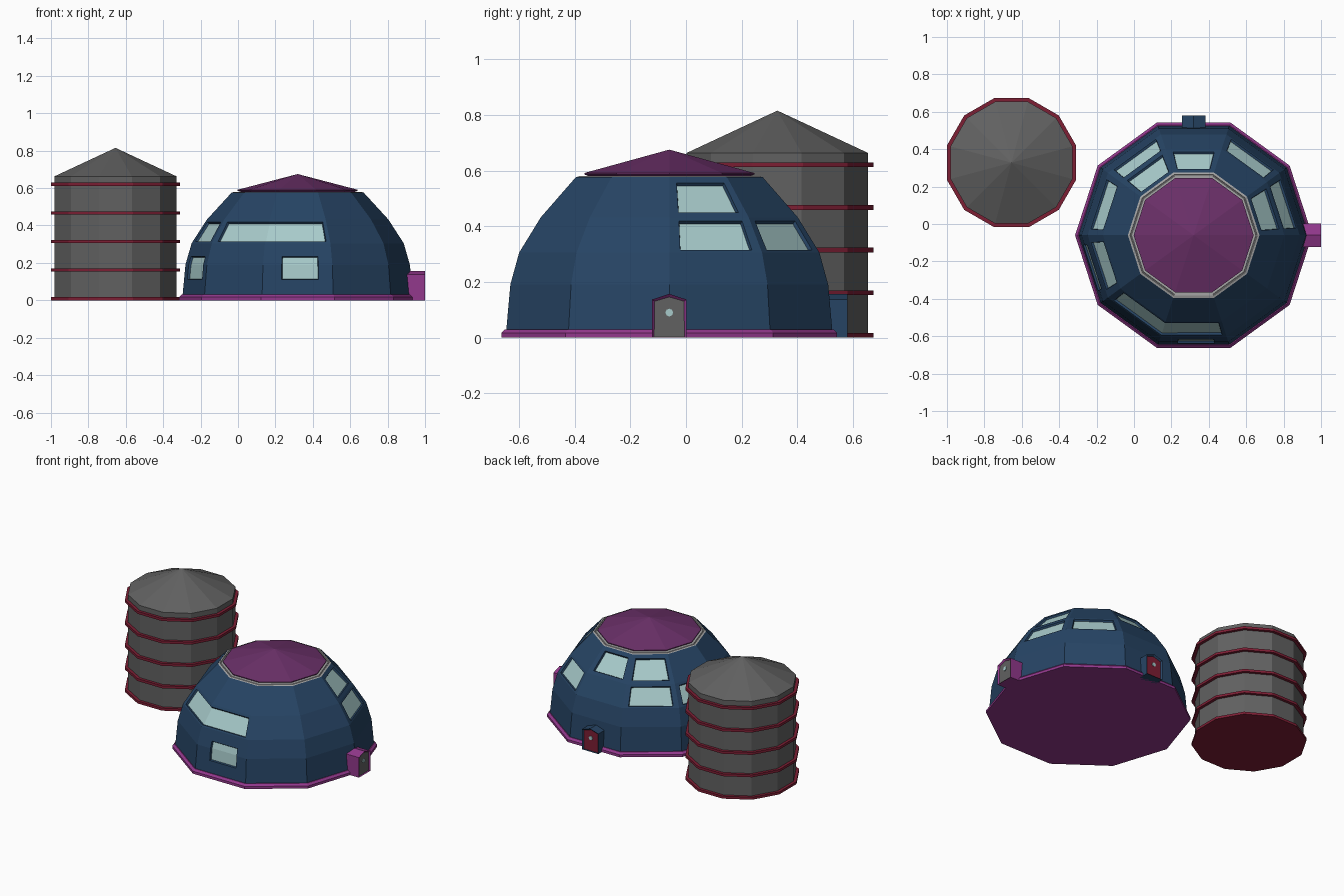
import bpy, bmesh, math
from mathutils import Vector, Matrix

if "Cube" in bpy.data.objects:
    bpy.data.objects.remove(bpy.data.objects["Cube"])


def mat(name, r, g, b):
    lin = [((c / 255 + 0.055) / 1.055) ** 2.4 for c in (r, g, b)]
    m = bpy.data.materials.new(name)
    m.diffuse_color = (*lin, 1)
    m.use_nodes = True
    m.node_tree.nodes["Principled BSDF"].inputs["Base Color"].default_value = m.diffuse_color
    return m


BLUE = mat("navy blue", 38, 68, 100)
GLASS = mat("pale glass", 168, 203, 203)
PLUM = mat("plum roof", 107, 48, 105)
MAGENTA = mat("magenta trim", 146, 56, 140)
GREY = mat("dark grey", 97, 97, 97)
RED = mat("dark red", 125, 30, 52)
SILVER = mat("light grey", 165, 165, 165)

DOME = Vector((0.319, -0.06, 0))
SILO = Vector((-0.655, 0.328, 0))


def finish(bm, name, mats):
    me = bpy.data.meshes.new(name)
    bm.to_mesh(me)
    bm.free()
    for m in mats:
        me.materials.append(m)
    ob = bpy.data.objects.new(name, me)
    bpy.context.collection.objects.link(ob)
    return ob


def lathe(name, centre, profile, n, phase, material):
    """Flat-sided turned shape from (radius, z) points, capped at both ends."""
    bm = bmesh.new()
    rings = []
    for r, z in profile:
        if r == 0:
            rings.append([bm.verts.new(centre + Vector((0, 0, z)))])
        else:
            rings.append([bm.verts.new(centre + Vector((
                r * math.cos(phase + math.tau * i / n),
                r * math.sin(phase + math.tau * i / n), z))) for i in range(n)])
    for a, b in zip(rings, rings[1:]):
        for i in range(n):
            j = (i + 1) % n
            if len(b) == 1:
                bm.faces.new((a[i], a[j], b[0]))
            else:
                bm.faces.new((a[i], a[j], b[j], b[i]))
    for ring in (rings[0], rings[-1]):
        if len(ring) > 1:
            bm.faces.new(ring)
    bmesh.ops.recalc_face_normals(bm, faces=bm.faces)
    return finish(bm, name, [material])


# ---- Silo: twelve-sided body with cone roof and hoops
K = 1 / math.cos(math.pi / 12)
PH = math.pi / 12
lathe("silo_body", SILO, [(0.326 * K, 0.004), (0.326 * K, 0.663), (0, 0.815)], 12, PH, GREY)
for i in range(5):
    z = 0.153 * i
    lathe(f"silo_hoop_{i + 1}", SILO,
          [(0.345 * K, z), (0.345 * K, z + 0.017)], 12, PH, RED)

# ---- Dome: ten-sided shell with recessed windows
PROFILE = [(0.616, 0.02), (0.600, 0.19), (0.567, 0.305), (0.485, 0.432), (0.352, 0.577)]
LOW, MID, TOP = (0.11, 0.235), (0.314, 0.418), (0.45, 0.556)
# facet number: list of (u0, u1, height range)
WINDOWS = {
    0: [(0.12, 0.9, MID), (0.12, 0.9, TOP)],
    1: [(0.1, 0.9, MID)],
    2: [(0.12, 0.88, TOP)],
    3: [(0.1, 0.9, MID), (0.1, 0.9, TOP)],
    4: [(0.1, 0.9, MID)],
    5: [(0.12, 0.88, MID), (0.15, 0.83, LOW)],
    6: [(0.1, 1.0, MID)],
    7: [(0.0, 0.94, MID), (0.27, 0.8, LOW)],
}


def dome_point(facet, u, z):
    for (r0, z0), (r1, z1) in zip(PROFILE, PROFILE[1:]):
        if z <= z1 + 1e-6:
            r = r0 + (r1 - r0) * (z - z0) / (z1 - z0)
            break
    a, b = [Vector((r * math.cos(t), r * math.sin(t), z))
            for t in (math.tau * facet / 10, math.tau * (facet + 1) / 10)]
    return DOME + a.lerp(b, u)


bm = bmesh.new()
glass = []
for f in range(10):
    wins = WINDOWS.get(f, [])
    us = sorted({0.0, 1.0} | {u for w in wins for u in w[:2]})
    zs = sorted({p[1] for p in PROFILE} | {z for w in wins for z in w[2]})
    for u0, u1 in zip(us, us[1:]):
        for z0, z1 in zip(zs, zs[1:]):
            face = bm.faces.new([bm.verts.new(dome_point(f, u, z)) for u, z in
                                 ((u0, z0), (u1, z0), (u1, z1), (u0, z1))])
            um, zm = (u0 + u1) / 2, (z0 + z1) / 2
            if any(w[0] < um < w[1] and w[2][0] < zm < w[2][1] for w in wins):
                face.material_index = 1
bmesh.ops.remove_doubles(bm, verts=bm.verts, dist=1e-5)
glass = [f for f in bm.faces if f.material_index == 1]
rim = bmesh.ops.inset_region(bm, faces=glass, thickness=0.004, depth=-0.012,
                             use_even_offset=True, use_boundary=True)
for f in rim["faces"]:
    f.material_index = 0
finish(bm, "dome_shell", [BLUE, GLASS])

lathe("dome_base_trim", DOME, [(0.634, 0), (0.634, 0.017), (0.620, 0.03), (0.6, 0.03)],
      10, 0, MAGENTA)
lathe("roof_collar", DOME, [(0.352, 0.576), (0.340, 0.580), (0.336, 0.572),
                            (0.332, 0.580), (0.29, 0.580)], 10, 0, SILVER)
lathe("roof_cap", DOME, [(0.30, 0.578), (0.321, 0.586), (0.321, 0.591), (0, 0.675)],
      10, 0, PLUM)


# ---- Entrances: gabled porch, recessed door and small round pane
def entrance(name, angle, near, far, frame, door):
    place = Matrix.Translation(DOME) @ Matrix.Rotation(angle, 4, "Z")
    outline = [(-0.062, 0), (0.062, 0), (0.062, 0.137), (0, 0.157), (-0.062, 0.137)]
    bm = bmesh.new()
    a = [bm.verts.new((near, y, z)) for y, z in outline]
    b = [bm.verts.new((far, y, z)) for y, z in outline]
    bm.faces.new(a[::-1])
    front = bm.faces.new(b)
    for i in range(5):
        j = (i + 1) % 5
        bm.faces.new((a[i], a[j], b[j], b[i]))
    bmesh.ops.recalc_face_normals(bm, faces=bm.faces)
    bmesh.ops.inset_individual(bm, faces=[front], thickness=0.011, depth=-0.01)
    front.material_index = 1
    for v in front.verts:
        if v.co.z < 0.05:
            v.co.z = 0.002
    bm.transform(place)
    finish(bm, name + "_porch", [frame, door])

    bm = bmesh.new()
    bmesh.ops.create_cone(bm, cap_ends=True, segments=8, radius1=0.014, radius2=0.014,
                          depth=0.006, matrix=place
                          @ Matrix.Translation((far - 0.008, 0, 0.09))
                          @ Matrix.Rotation(math.pi / 2, 4, "Y"))
    finish(bm, name + "_door_pane", [GLASS])


entrance("side", 0, 0.58, 0.681, MAGENTA, GREY)
entrance("back", math.pi / 2, 0.54, 0.64, BLUE, RED)
